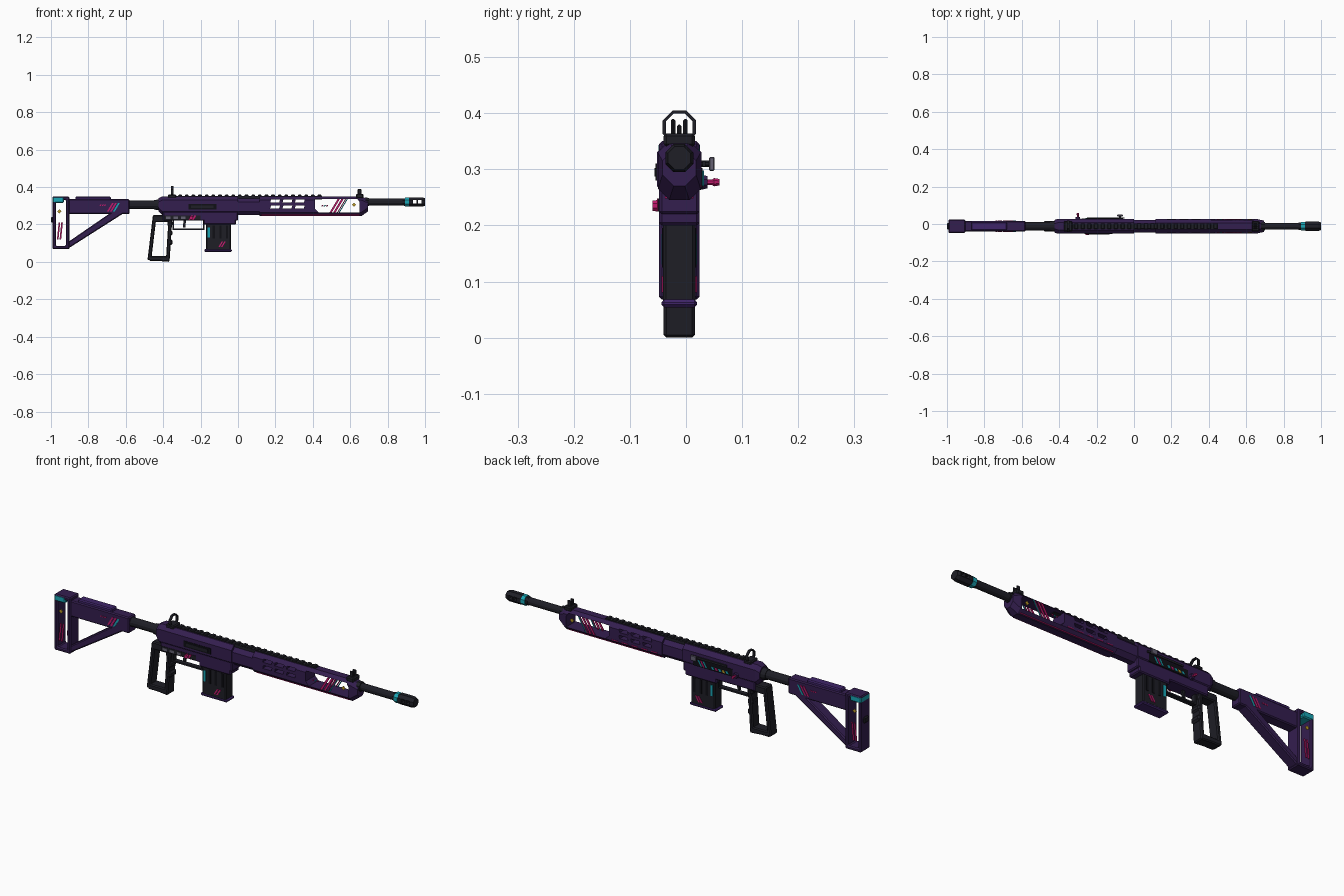
import bpy, bmesh
from math import cos, sin, pi
from mathutils import Vector

cube = bpy.data.objects.get("Cube")
if cube:
    bpy.data.objects.remove(cube, do_unlink=True)

# Shared landmarks
MIDDLE = -0.012  # centre plane in y
DECK = 0.35      # top of the body
FLOOR = 0.25     # underside of the body
BORE = 0.32      # barrel height
BODY = 0.04      # half widths
SLIM = 0.028
EDGE = 0.005
RIGHT, LEFT, BOTH = (-1,), (1,), (-1, 1)


def material(name, red, green, blue):
    colour = (red, green, blue, 1)
    made = bpy.data.materials.new(name)
    made.use_nodes = True
    made.diffuse_color = colour
    made.node_tree.nodes["Principled BSDF"].inputs["Base Color"].default_value = colour
    return made


PURPLE = material("dark purple", 0.034, 0.013, 0.078)
VIOLET = material("violet", 0.05, 0.018, 0.14)
DARK = material("gunmetal", 0.013, 0.013, 0.019)
BLACK = material("black", 0.005, 0.005, 0.008)
CYAN = material("cyan", 0.01, 0.38, 0.46)
PINK = material("magenta", 0.52, 0.01, 0.15)
YELLOW = material("yellow", 0.5, 0.32, 0.02)
GREY = material("grey", 0.13, 0.12, 0.17)


def apply(part):
    graph = bpy.context.evaluated_depsgraph_get()
    mesh = bpy.data.meshes.new_from_object(part.evaluated_get(graph))
    part.modifiers.clear()
    part.data = mesh


def loft(name, rings, mat, closed=False, bevel=0):
    """Skin equal-length rings, either capped or joined into a loop."""
    bm = bmesh.new()
    loops = [[bm.verts.new(point) for point in ring] for ring in rings]
    pairs = list(zip(loops, loops[1:]))
    if closed:
        pairs.append((loops[-1], loops[0]))
    else:
        bm.faces.new(loops[0])
        bm.faces.new(loops[-1])
    for a, b in pairs:
        for i in range(len(a)):
            bm.faces.new((a[i - 1], a[i], b[i], b[i - 1]))
    bmesh.ops.recalc_face_normals(bm, faces=bm.faces)
    mesh = bpy.data.meshes.new(name)
    bm.to_mesh(mesh)
    bm.free()
    mesh.materials.append(mat)
    part = bpy.data.objects.new(name, mesh)
    bpy.context.collection.objects.link(part)
    if bevel:
        edge = part.modifiers.new("edge", "BEVEL")
        edge.width, edge.segments = bevel, 1
        apply(part)
    return part


def at_depth(outline, y):
    return [(x, y, z) for x, z in outline]


def prism(name, outline, half, mat, bevel=0, y=MIDDLE):
    """Side outline in x and z, thickened across y."""
    return loft(name, [at_depth(outline, y - half), at_depth(outline, y + half)], mat, bevel=bevel)


def rect(x, z, lean=0):
    return [(x[0], z[0]), (x[1], z[0]), (x[1] + lean, z[1]), (x[0] + lean, z[1])]


def box(name, x, z, half, mat, bevel=EDGE, y=MIDDLE):
    return prism(name, rect(x, z), half, mat, bevel, y)


def inset(outline, wall):
    """Shrink a convex outline by an even wall."""
    points = [Vector(p) for p in outline]
    inner = []
    for i, point in enumerate(points):
        ahead = (points[(i + 1) % len(points)] - point).normalized()
        behind = (points[i - 1] - point).normalized()
        inner.append(point + (ahead + behind) * wall / abs(ahead.cross(behind)))
    return inner


def frame(name, outline, wall, half, mat, bevel=0):
    """Open frame: an outline with an even wall around a hole."""
    inner = inset(outline, wall)
    near, far = MIDDLE - half, MIDDLE + half
    rings = [at_depth(outline, near), at_depth(outline, far), at_depth(inner, far), at_depth(inner, near)]
    return loft(name, rings, mat, closed=True, bevel=bevel)


def section(x, half, low, high, corner=0.02):
    """Chamfered rectangular cross-section at x."""
    ring = []
    for sy, sz in ((1, 1), (-1, 1), (-1, -1), (1, -1)):
        y, z = MIDDLE + sy * half, high if sz > 0 else low
        pair = [(x, y, z - sz * corner), (x, y - sy * corner, z)]
        ring += pair if sy == sz else pair[::-1]
    return ring


def turned(name, stations, mat, z=BORE, across=None, closed=False, sides=8):
    """Round part from (position, radius) pairs, along x or across y at a given x."""
    rings = []
    for place, radius in stations:
        circle = [2 * pi * (i + 0.5) / sides for i in range(sides)]
        if across is None:
            rings.append([(place, MIDDLE + radius * cos(a), z + radius * sin(a)) for a in circle])
        else:
            rings.append([(across + radius * cos(a), place, z + radius * sin(a)) for a in circle])
    return loft(name, rings, mat, closed)


def cut(part, outline):
    cutter = prism("cutter", outline, 3 * BODY, part.data.materials[0])
    cutter.hide_render = True
    opening = part.modifiers.new("opening", "BOOLEAN")
    opening.object, opening.solver = cutter, "EXACT"
    bpy.context.view_layer.update()
    apply(part)
    bpy.data.objects.remove(cutter, do_unlink=True)


def plate(name, outline, half, mat, sides=BOTH):
    for side in sides:
        prism(name, outline, EDGE / 3, mat, y=MIDDLE + side * half)


def slashes(name, x, z, half, mats, sides=BOTH, pitch=0.018, slant=0.6):
    """Row of slanted stripes, one for each colour."""
    for i, mat in enumerate(mats):
        start = x + i * pitch
        plate(name, rect((start, start + pitch * 0.6), z, slant * (z[1] - z[0])), half, mat, sides)


def emblem(name, x, z, half):
    size = 0.011
    plate(name, [(x - size, z), (x, z - size), (x + size, z), (x, z + size)], half, YELLOW)


# Stock: beam, strut, slotted butt and cheek rest
box("stock_beam", (-0.92, -0.58), (0.255, 0.335), SLIM, PURPLE)
prism("stock_strut", [(-0.91, 0.07), (-0.91, 0.105), (-0.67, 0.27), (-0.58, 0.28)], SLIM, PURPLE, EDGE)
frame("stock_butt", rect((-0.992, -0.902), (0.068, DECK)), 0.018, 0.036, PURPLE, EDGE)
box("butt_cap", (-0.992, -0.93), (0.316, 0.348), 0.037, CYAN)
box("butt_stud", (-1, -0.98), (0.21, 0.24), 0.018, DARK)
box("cheek_rest", (-0.87, -0.68), (BORE, DECK), 0.022, VIOLET)
slashes("butt_mark", -0.968, (0.12, 0.21), 0.033, [PINK, PINK], pitch=0.014, slant=0.1)
emblem("butt_emblem", -0.955, 0.27, 0.033)
slashes("stock_stripe", -0.7, (0.27, 0.315), SLIM, [PINK, PINK, CYAN], pitch=0.016)
slashes("stock_dot", -0.74, (0.3, 0.306), SLIM, [PINK] * 3, pitch=0.012)

# Buffer tube
turned("buffer_tube", [(-0.6, 0.023), (-0.4, 0.023)], DARK, z=0.305, sides=12)
turned("buffer_collar", [(-0.45, 0.026), (-0.41, 0.032)], DARK, z=0.305, sides=12)

# Receiver
loft("upper_receiver", [section(-0.425, 0.034, 0.27, 0.34), section(-0.405, BODY, FLOOR, DECK),
                        section(0, BODY, FLOOR, DECK)], PURPLE)
loft("receiver_neck", [section(x, 0.034, FLOOR, 0.34) for x in (-0.01, 0.13)], PURPLE)
box("lower_receiver", (-0.4, 0), (0.22, 0.27), 0.036, PURPLE)
box("magazine_well", (-0.185, -0.01), (0.2, FLOOR), 0.036, PURPLE)
box("ejection_port", (-0.265, -0.115), (0.28, 0.31), 0.002, BLACK, 0, MIDDLE - BODY)
box("port_cover", (-0.25, -0.13), (0.287, 0.302), 0.004, DARK, 0, MIDDLE - BODY)
plate("receiver_panel", rect((-0.395, -0.2), (0.225, 0.248)), 0.036, DARK, RIGHT)
slashes("receiver_pad", -0.385, (0.229, 0.242), 0.038, [GREY] * 3, RIGHT, 0.04, 0)
slashes("selector_mark", -0.265, (0.225, 0.248), 0.038, [PINK, PINK], RIGHT)
turned("selector", [(-0.04, 0.012), (-0.06, 0.01)], PINK, z=0.235, across=-0.25)

# Left side: decorated panel, charging handle and assist knob
plate("left_panel", rect((-0.28, -0.06), (0.265, 0.302)), BODY, BLACK, LEFT)
slashes("panel_mark", -0.26, (0.272, 0.284), 0.042, [CYAN, YELLOW, CYAN, PINK, CYAN], LEFT, 0.02)
slashes("panel_stripe", -0.14, (0.27, 0.298), 0.042, [CYAN, PINK, CYAN], LEFT, 0.014)
box("charging_rod", (-0.25, -0.05), (0.305, 0.315), 0.003, DARK, 0, 0.032)
turned("charging_stem", [(0.02, 0.006), (0.045, 0.006)], DARK, z=0.31, across=-0.075)
box("charging_handle", (-0.09, -0.06), (0.297, 0.322), EDGE, GREY, 0.002, 0.046)
turned("assist_housing", [(0.02, 0.016), (0.038, 0.012)], PURPLE, z=0.277, across=-0.3)
turned("assist_stem", [(0.03, EDGE), (0.048, EDGE)], PINK, z=0.277, across=-0.3)
turned("assist_knob", [(0.046, EDGE), (0.05, 0.008), (0.06, 0.006)], PINK, z=0.277, across=-0.3)

# Skeleton grip with finger ridges
frame("grip", [(-0.455, FLOOR), (-0.35, FLOOR), (-0.366, 0), (-0.484, 0.01)], 0.02, SLIM, DARK, EDGE)
box("grip_shoulder", (-0.455, -0.36), (0.212, FLOOR), SLIM, DARK)
box("grip_foot", (-0.475, -0.37), (0.005, 0.032), SLIM, DARK)
for i in range(3):
    z = 0.09 + i * 0.05
    box("finger_ridge", (-0.378, -0.35), (z, z + 0.03), SLIM, DARK, 0.008)

# Trigger and guard
frame("trigger_guard", rect((-0.35, -0.18), (0.17, 0.23)), 0.008, 0.012, DARK)
prism("trigger", rect((-0.295, -0.282), (0.185, 0.23), EDGE), EDGE, DARK)

# Magazine
box("magazine", (-0.172, -0.038), (0.06, 0.21), 0.029, DARK)
box("magazine_base", (-0.18, -0.032), (0.054, 0.068), 0.032, VIOLET)
for i in range(3):
    x = -0.135 + i * 0.035
    box("magazine_rib", (x, x + 0.012), (0.125, 0.195), 0.031, BLACK, 0)
plate("magazine_bar", rect((-0.162, -0.15), (0.13, 0.185)), 0.03, CYAN)
slashes("magazine_slash", -0.105, (0.08, 0.11), 0.03, [PINK, PINK], pitch=0.014)

# Handguard with vents and a large window
hand = loft("handguard", [section(0.115, 0.038, 0.245, DECK), section(0.66, 0.038, 0.245, DECK),
                          section(0.695, 0.03, 0.27, 0.335)], PURPLE)
for column in range(3):
    for low in (0.286, 0.317):
        x = 0.172 + column * 0.066
        cut(hand, rect((x, x + 0.048), (low, low + 0.016), EDGE))
cut(hand, [(0.412, 0.335), (0.64, 0.335), (0.65, BORE), (0.65, 0.265), (0.43, 0.265), (0.412, 0.285)])
box("handguard_line", (0.125, 0.65), (0.248, 0.252), 0.025, PINK, 0)
slashes("handguard_dash", 0.14, (0.268, 0.272), 0.038, [PINK] * 5, LEFT, 0.055)
slashes("window_stripe", 0.49, (0.265, 0.335), 0.034, [PINK, PINK], pitch=0.02)
slashes("window_edge", 0.53, (0.265, 0.335), 0.034, [PINK, CYAN], pitch=0.009)
slashes("window_dot", 0.445, (0.297, 0.303), 0.034, [PINK, CYAN, PINK], pitch=0.013)
emblem("window_emblem", 0.62, 0.305, 0.034)

# Top rail with teeth
box("rail", (-0.36, 0.45), (0.333, 0.353), 0.015, DARK, 0)
for i in range(23):
    x = -0.355 + i * 0.0355
    box("rail_tooth", (x, x + 0.02), (DECK, 0.359), 0.016, DARK, 0.003)

# Rear ring sight
ring, hole = 0.032, 0.026
turned("rear_sight_ring", [(-0.357, ring), (-0.345, ring), (-0.345, hole), (-0.357, hole)], DARK,
       z=0.375, closed=True)
box("rear_sight_base", (-0.375, -0.33), (0.34, 0.36), SLIM, DARK)

# Front sight: base and three posts
box("front_sight_base", (0.63, 0.67), (0.34, 0.364), SLIM, DARK)
for step in (-1, 0, 1):
    box("front_sight_post", (0.64, 0.66), (DECK, 0.38 + 0.01 * abs(step)), 0.004, DARK, 0.003, MIDDLE + step * 0.011)

# Barrel and muzzle brake
turned("barrel", [(0.68, 0.019), (0.9, 0.019)], DARK, sides=12)
turned("barrel_nut", [(0.68, 0.026), (0.7, 0.024)], DARK)
muzzle = turned("muzzle_brake", [(0.88, 0.021), (0.91, 0.023), (0.918, 0.027), (0.985, 0.027), (1, 0.022)], DARK)
for x in (0.935, 0.962):
    cut(muzzle, rect((x, x + 0.02), (0.313, 0.331)))
turned("muzzle_ring", [(0.893, 0.026), (0.913, 0.026)], CYAN)
